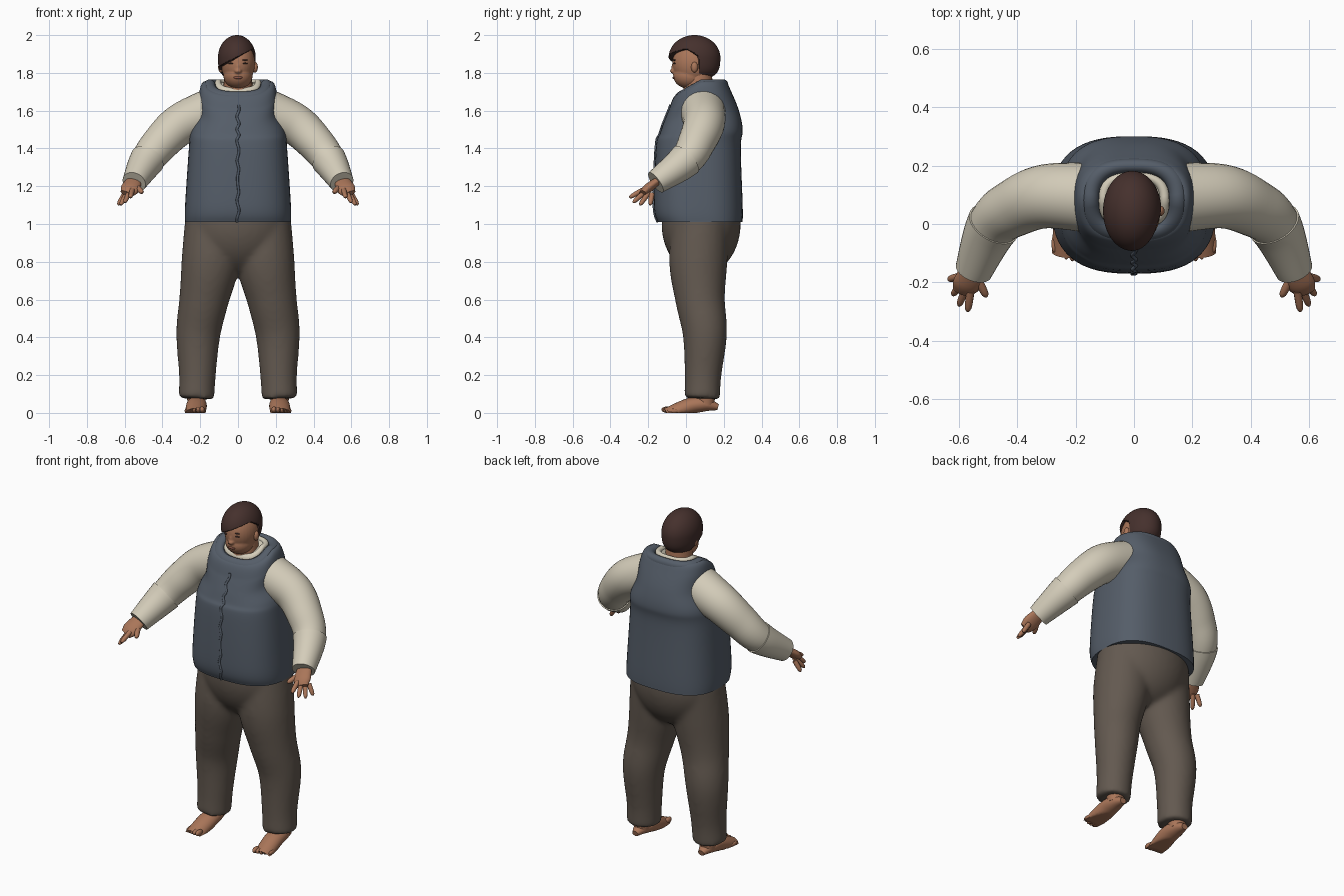
import bpy, bmesh, math
from mathutils import Vector, Matrix

cube = bpy.data.objects.get("Cube")
if cube:
    bpy.data.objects.remove(cube, do_unlink=True)


def material(name, red, green, blue):
    mat = bpy.data.materials.new(name)
    mat.use_nodes = True
    colour = (red, green, blue, 1)
    mat.diffuse_color = colour
    mat.node_tree.nodes["Principled BSDF"].inputs["Base Color"].default_value = colour
    return mat


skin = material("warm skin", .4, .18, .1)
lip = material("lip", .27, .1, .07)
hair_brown = material("dark brown hair", .06, .03, .026)
cream = material("cream cloth", .66, .61, .49)
slate = material("slate cloth", .09, .11, .14)
brown = material("brown cloth", .125, .1, .08)


def clamp(value):
    return max(0, min(1, value))


def curve_through(before, start, end, after, t):
    """Catmull-Rom value between start and end."""
    slope_in, slope_out = (end - before) / 2, (after - start) / 2
    ease = t * t * (3 - 2 * t)
    return (start + (end - start) * ease
            + slope_in * t * (1 - t) ** 2 - slope_out * t * t * (1 - t))


def spline(keys, steps):
    """Smooth samples through tuples of any length."""
    padded = [keys[0], *keys, keys[-1]]
    samples = []
    for quad in zip(padded, padded[1:], padded[2:], padded[3:]):
        for step in range(steps):
            samples.append([curve_through(*values, step / steps) for values in zip(*quad)])
    return samples + [list(keys[-1])]


def bridge(bm, rings):
    """Closed skin over a row of rings."""
    rows = [[bm.verts.new(point) for point in ring] for ring in rings]
    for lower, upper in zip(rows, rows[1:]):
        for i in range(len(lower)):
            bm.faces.new((lower[i - 1], lower[i], upper[i], upper[i - 1]))
    bm.faces.new(rows[0])
    bm.faces.new(rows[-1])


def angles(count):
    return [math.tau * i / count for i in range(count)]


def neck_dip(y, z):
    """Height after lowering the front of the neckline."""
    return z + .55 * min(0, y - .08) * clamp((z - 1.45) * 4)


def shell(bm, rings):
    """Stack of rounded rings: height, half width, front, back."""
    stack = []
    for z, half, front, back in rings:
        ring = []
        for angle in angles(56):
            c, s = math.cos(angle), math.sin(angle)
            x = half * math.copysign(abs(c) ** .75, c)
            y = (front + back) / 2 + (back - front) / 2 * math.copysign(abs(s) ** .75, s)
            ring.append((x, y, neck_dip(y, z)))
        stack.append(ring)
    bridge(bm, stack)


def tube(bm, path, side=1, squash=1, steps=6, segments=24):
    """Limb along a path of (x, y, z, radius)."""
    samples = spline(path, steps)
    centres = [Vector(sample[:3]) for sample in samples]
    rings = []
    for i, centre in enumerate(centres):
        along = centres[min(i + 1, len(centres) - 1)] - centres[max(i - 1, 0)]
        across = along.cross(Vector((0, 1, -1))).normalized()
        over = across.cross(along).normalized() * squash
        radius = samples[i][3]
        ring = []
        for angle in angles(segments):
            point = centre + radius * (across * math.cos(angle) + over * math.sin(angle))
            ring.append((side * point.x, point.y, point.z))
        rings.append(ring)
    bridge(bm, rings)


def blob(bm, centre, size, detail=16):
    matrix = Matrix.Translation(centre) @ Matrix.Diagonal((*size, 1))
    bmesh.ops.create_uvsphere(bm, u_segments=detail, v_segments=detail, radius=1, matrix=matrix)


def digit(bm, base, tip, radius, side):
    """Finger with a rounded tip."""
    path = [(*base.lerp(tip, t), radius * math.sqrt(1 - t ** 6 * .9)) for t in (0, .5, .85, 1)]
    tube(bm, path, side, steps=3, segments=10)


def finish(name, bm, mat):
    bmesh.ops.recalc_face_normals(bm, faces=bm.faces)
    mesh = bpy.data.meshes.new(name)
    bm.to_mesh(mesh)
    bm.free()
    mesh.materials.append(mat)
    part = bpy.data.objects.new(name, mesh)
    bpy.context.collection.objects.link(part)
    bpy.ops.object.select_all(action='DESELECT')
    part.select_set(True)
    bpy.context.view_layer.objects.active = part
    bpy.ops.object.shade_smooth_by_angle(angle=math.radians(50))
    return part


def fuse(part, voxel, iterations):
    """Melt overlapping pieces into one smooth skin."""
    remesh = part.modifiers.new("fuse", 'REMESH')
    remesh.mode = 'VOXEL'
    remesh.voxel_size = voxel
    remesh.use_smooth_shade = True
    part.modifiers.new("relax", 'SMOOTH').iterations = iterations


# Trousers: two legs and a rounded seat
leg = [(.22, .085, .075, .096), (.215, .09, .2, .098), (.21, .1, .42, .118),
       (.18, .075, .6, .132), (.145, .065, .8, .155), (.13, .08, 1.03, .15)]
bm = bmesh.new()
for side in (1, -1):
    tube(bm, leg, side)
blob(bm, (0, .08, 1), (.27, .21, .27), 32)
fuse(finish("trousers", bm, brown), .011, 20)

# Vest body, drawn in at the armholes and over the shoulders
vest = spline([(1.01, .28, -.15, .3), (1.1, .28, -.17, .3), (1.4, .26, -.16, .29),
               (1.5, .25, -.14, .3), (1.6, .21, -.12, .28), (1.7, .205, -.09, .24),
               (1.755, .18, -.06, .21), (1.74, .11, -.02, .18)], 8)
bm = bmesh.new()
shell(bm, vest)
finish("vest", bm, slate)

# Wavy closing edge following the front of the vest
bm = bmesh.new()
edge = [(.006 * math.sin(z * 60), front, neck_dip(front, z), .007)
        for z, half, front, back in vest if z < 1.73 and front < -.08]
tube(bm, edge, steps=2, segments=8)
finish("vest_front_edge", bm, slate)


def collar(bm, half, thick, height):
    """Rounded band around the neck."""
    rings = []
    for step in range(13):
        angle = math.pi * step / 12
        width = half + thick * math.cos(angle)
        depth = width * .8
        rings.append((height + thick * math.sin(angle), width, .08 - depth, .08 + depth))
    shell(bm, rings)


# Collars and neck
bm = bmesh.new()
collar(bm, .15, .03, 1.735)
finish("vest_collar", bm, slate)
bm = bmesh.new()
collar(bm, .105, .016, 1.75)
finish("shirt_collar", bm, cream)
bm = bmesh.new()
tube(bm, [(0, .065, 1.62, .085), (0, .065, 1.72, .078), (0, .065, 1.82, .07)])
finish("neck", bm, skin)

# Arms and feet, mirrored
arm = [(.15, .09, 1.595, .12), (.3, .095, 1.53, .11), (.4, .06, 1.44, .1),
       (.48, 0, 1.34, .087), (.55, -.16, 1.22, .058)]
palm = [(.54, -.12, 1.25, .035), (.57, -.2, 1.19, .05), (.59, -.23, 1.16, .035)]
foot = [(.22, .17, .03, .02), (.22, .1, .045, .047), (.22, .02, .035, .055), (.23, -.1, -.015, .052)]
ankle = [(.22, .105, .04, .045), (.22, .1, .16, .06)]
first_knuckle, last_knuckle = Vector((.56, -.23, 1.18)), Vector((.6, -.18, 1.16))
first_tip, last_tip = Vector((.57, -.3, 1.14)), Vector((.635, -.19, 1.1))
reach = Vector((.01, -.02, -.015))
for side, word in ((1, "left_"), (-1, "right_")):
    bm = bmesh.new()
    tube(bm, arm, side, segments=32)
    finish(word + "sleeve", bm, cream)

    # Turned cuff: the sleeve end, slightly enlarged
    bm = bmesh.new()
    cuff = [(x, y, z, radius + .006) for x, y, z, radius in spline(arm, 6)[-7:]]
    tube(bm, cuff, side, steps=2, segments=32)
    finish(word + "cuff", bm, cream)

    bm = bmesh.new()
    tube(bm, palm, side, squash=.5)
    for finger in range(4):
        t = finger / 3
        tip = first_tip.lerp(last_tip, t) + reach * math.sin(math.pi * t)
        digit(bm, first_knuckle.lerp(last_knuckle, t), tip, .0135, side)
    digit(bm, Vector((.54, -.18, 1.2)), Vector((.505, -.25, 1.165)), .015, side)
    finish(word + "hand", bm, skin)

    bm = bmesh.new()
    tube(bm, foot, side, squash=.8)
    tube(bm, ankle, side)
    for toe in range(5):
        radius = .017 - .0015 * toe
        centre = (side * (.19 + .021 * toe), -.1 + .002 * toe * toe, radius)
        blob(bm, centre, (radius * .8, .03, radius))
    for vert in bm.verts:
        vert.co.z = max(vert.co.z, 0)
    finish(word + "foot", bm, skin)

# Head: skull, jaw and nose in one skin, with separate ears
bm = bmesh.new()
blob(bm, (0, .04, 1.85), (.09, .112, .12), 32)
blob(bm, (0, .02, 1.785), (.077, .088, .07), 32)
blob(bm, (0, -.065, 1.81), (.02, .02, .014))
blob(bm, (0, -.06, 1.83), (.012, .017, .03))
fuse(finish("head", bm, skin), .005, 5)
bm = bmesh.new()
for side in (1, -1):
    blob(bm, (side * .09, .045, 1.83), (.015, .018, .028))
finish("ears", bm, skin)

# Mouth, eyes and brows
bm = bmesh.new()
blob(bm, (0, -.06, 1.775), (.025, .012, .008))
finish("lips", bm, lip)
for name, height, thick in (("eyes", 1.85, .004), ("brows", 1.868, .004)):
    bm = bmesh.new()
    for side in (1, -1):
        blob(bm, (side * .035, -.06, height), (thick * 4, .008, thick))
    finish(name, bm, hair_brown)

# Hair cap, full at the nape, with a side-swept fringe; elsewhere it sinks inside the head
middle = Vector((-.006, .045, 1.88))
bm = bmesh.new()
blob(bm, middle, (.1, .137, .12), 96)
for vert in bm.verts:
    axis = Vector((middle.x, middle.y, vert.co.z))
    low = clamp((middle.z - vert.co.z) / .12)
    vert.co = axis + (vert.co - axis) * (1 + .35 * low * low)
    hairline = 1.885 + vert.co.x / 2 - max(0, vert.co.y) * .7
    sink = clamp((hairline - vert.co.z) / .01) * clamp((.065 - vert.co.y) / .01)
    vert.co = vert.co.lerp(axis, sink * .5)
finish("hair", bm, hair_brown)
